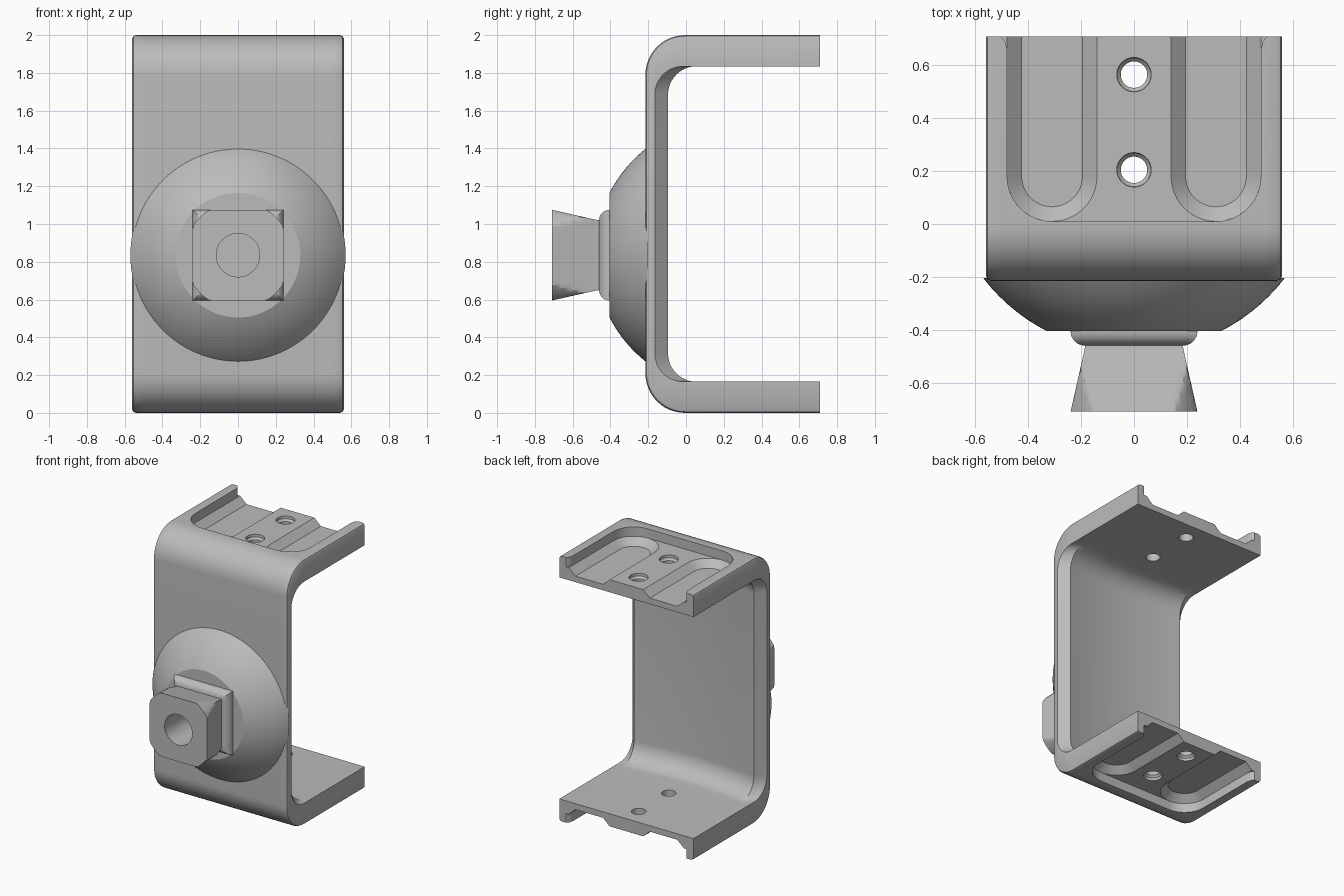
import bpy, bmesh
from math import sin, cos, pi, radians, sqrt

if "Cube" in bpy.data.objects:
    bpy.data.objects.remove(bpy.data.objects["Cube"])

steel = bpy.data.materials.new("plain_grey")
steel.use_nodes = True
GREY = (0.5, 0.5, 0.5, 1)
steel.diffuse_color = GREY
steel.node_tree.nodes["Principled BSDF"].inputs["Base Color"].default_value = GREY


def loft(name, rings):
    """Closed solid skinned through rings of equal point count."""
    bm = bmesh.new()
    rows = [[bm.verts.new(p) for p in ring] for ring in rings]
    n = len(rows[0])
    for a, b in zip(rows, rows[1:]):
        for i in range(n):
            j = (i + 1) % n
            bm.faces.new((a[i], a[j], b[j], b[i]))
    bm.faces.new(rows[0][::-1])
    bm.faces.new(rows[-1])
    bmesh.ops.recalc_face_normals(bm, faces=bm.faces)
    mesh = bpy.data.meshes.new(name)
    bm.to_mesh(mesh)
    bm.free()
    mesh.materials.append(steel)
    obj = bpy.data.objects.new(name, mesh)
    bpy.context.collection.objects.link(obj)
    return obj


def arc(cy, cz, r, start, end, n=12):
    angles = [radians(start + (end - start) * i / n) for i in range(n + 1)]
    return [(cy + r * cos(a), cz + r * sin(a)) for a in angles]


def cut(obj, cutters):
    for c in cutters:
        c.hide_render = True
        mod = obj.modifiers.new(c.name, "BOOLEAN")
        mod.operation, mod.solver, mod.object = "DIFFERENCE", "EXACT", c
    bpy.context.view_layer.update()
    dg = bpy.context.evaluated_depsgraph_get()
    mesh = bpy.data.meshes.new_from_object(obj.evaluated_get(dg))
    obj.modifiers.clear()
    obj.data = mesh
    for c in cutters:
        bpy.data.objects.remove(c)


def smooth(obj, angle=28):
    bpy.ops.object.select_all(action="DESELECT")
    obj.select_set(True)
    bpy.context.view_layer.objects.active = obj
    bpy.ops.object.shade_smooth_by_angle(angle=radians(angle))


# C-shaped bracket: side profile lofted across the width
FRONT, BACK, ARM, R_OUT, R_IN = -0.215, 0.71, 0.165, 0.21, 0.15


def bracket_ring(x, wall, inset):
    lo, hi, f = inset, 2 - inset, FRONT + inset
    r = R_OUT - inset
    outer = [(BACK, lo)] + arc(f + r, lo + r, r, 270, 180) + arc(f + r, hi - r, r, 180, 90) + [(BACK, hi)]
    c = wall + R_IN
    inner = ([(BACK, 2 - ARM)] + arc(c, 2 - ARM - R_IN, R_IN, 90, 180)
             + arc(c, ARM + R_IN, R_IN, 180, 270) + [(BACK, ARM)])
    return [(x, y, z) for y, z in outer + inner]


stations = [(-0.56, -0.165, 0.018), (-0.554, -0.158, 0.006), (-0.54, -0.142, 0)]
for i in range(17):                              # hollowed inner wall
    t = -1 + i / 8
    stations.append((0.5 * t, -0.135 + 0.04 * t * t, 0))
stations += [(-x, w, s) for x, w, s in stations[2::-1]]
bracket = loft("bracket", [bracket_ring(*s) for s in stations])


# Recesses and screw holes, the same in both arms
def prism(name, levels, flip):
    """levels: (depth below the arm's outer face, outline)"""
    return loft(name, [[(x, y, d if flip else 2 - d) for x, y in o] for d, o in levels])


def slot(cx, r):
    return [(cx + r, 0.9)] + [(cx - x, y) for x, y in arc(0, 0.18, r, 180, 360, 24)][::-1] [::-1][::-1] + [(cx - r, 0.9)]


def slot_outline(cx, r):
    return [(cx - r, 0.9)] + arc(cx, 0.18, r, 180, 360, 24) + [(cx + r, 0.9)]


def circle(cy, r):
    return arc(0, cy, r, 0, 352.5, 47)


half = arc(0.31, 0.18, 0.17, 270, 360) + [(0.48, 0.66), (0.487, 0.69), (0.505, 0.712), (0.505, 0.9)]
pocket = half + [(-x, y) for x, y in half[::-1]]
POCKET, FLOOR = 0.07, 0.12
cutters = []
for flip in (False, True):
    cutters.append(prism("pocket_cutter", [(-0.1, pocket), (POCKET, pocket)], flip))
    for cx in (-0.31, 0.31):
        cutters.append(prism("groove_cutter", [(POCKET - 0.01, slot_outline(cx, 0.1699)),
                                               (POCKET, slot_outline(cx, 0.1699)),
                                               (FLOOR, slot_outline(cx, 0.115))], flip))
    for cy in (0.205, 0.565):
        cutters.append(prism("hole_cutter", [(POCKET - 0.02, circle(cy, 0.066)), (POCKET + 0.02, circle(cy, 0.064)),
                                             (POCKET + 0.035, circle(cy, 0.05)), (0.3, circle(cy, 0.05))], flip))
cut(bracket, cutters)
smooth(bracket)

# Hub: domed boss with a flared square post, one skin along y
AXIS_Z, SEG = 0.835, 96


def hub_ring(y, size, square=False, limit=9):
    ring = []
    for i in range(SEG):
        a = 2 * pi * i / SEG
        r = min(size / max(abs(cos(a)), abs(sin(a))), limit) if square else size
        ring.append((r * cos(a), y, AXIS_Z + r * sin(a)))
    return ring


rings = []
for i in range(13):
    y = -0.205 - 0.2 * i / 12
    rings.append(hub_ring(y, sqrt(0.72 ** 2 - (0.235 - y) ** 2)))
for i in range(9):                               # fillet at the post root
    a = pi / 2 * i / 8
    rings.append(hub_ring(-0.405 - 0.055 * sin(a), 0.185 + 0.055 * (1 - sin(a)) if i == 0 else 0.24 - 0.055 * (1 - cos(a)), True))
for i in range(13):                              # flare with rounded corners
    t = i / 12
    rings.append(hub_ring(-0.475 - 0.235 * t, 0.187 + 0.053 * t, True, 0.284))
hub = loft("hub", rings)
bore = loft("bore_cutter", [[(x, y, AXIS_Z + z) for x, z in circle(0, 0.115)] for y in (-0.9, -0.3)])
cut(hub, [bore])
smooth(hub, 25)
